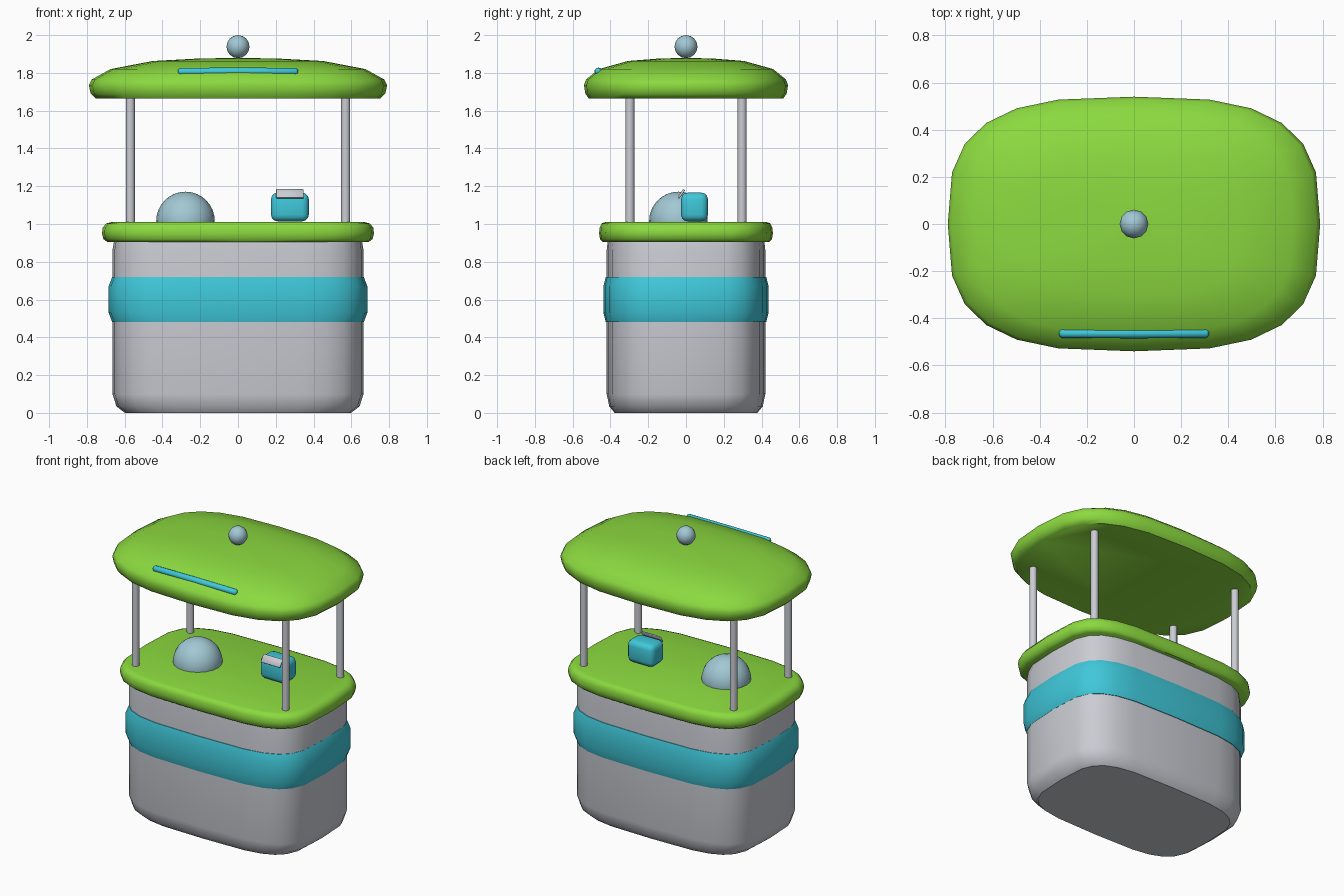
import bpy, bmesh, math
from mathutils import Matrix

cube = bpy.data.objects.get("Cube")
if cube:
    bpy.data.objects.remove(cube, do_unlink=True)


def material(name, *rgb):
    mat = bpy.data.materials.new(name)
    mat.use_nodes = True
    color = (*rgb, 1)
    mat.diffuse_color = color
    mat.node_tree.nodes["Principled BSDF"].inputs["Base Color"].default_value = color
    return mat


GREEN = material("lime green", 0.26, 0.70, 0.05)
GREY = material("light grey", 0.60, 0.61, 0.66)
TEAL = material("teal", 0.05, 0.58, 0.70)
GLASS = material("pale blue", 0.36, 0.58, 0.66)


def finish(name, bm, mat, angle=45, location=(0, 0, 0)):
    bmesh.ops.recalc_face_normals(bm, faces=bm.faces)
    mesh = bpy.data.meshes.new(name)
    bm.to_mesh(mesh)
    bm.free()
    mesh.materials.append(mat)
    obj = bpy.data.objects.new(name, mesh)
    obj.location = location
    bpy.context.collection.objects.link(obj)
    bpy.ops.object.select_all(action='DESELECT')
    obj.select_set(True)
    bpy.context.view_layer.objects.active = obj
    bpy.ops.object.shade_smooth_by_angle(angle=math.radians(angle))
    return obj


def power(value, exponent):
    return math.copysign(abs(value) ** exponent, value)


def rounded_loft(name, half_x, half_y, squareness, profile, mat, angle=45, sides=24):
    """Stack superellipse rings given as (scale, height) and cap both ends."""
    bm = bmesh.new()
    rings = []
    for scale, z in profile:
        ring = []
        for i in range(sides):
            t = math.tau * i / sides
            ring.append(bm.verts.new((scale * half_x * power(math.cos(t), 2 / squareness),
                                      scale * half_y * power(math.sin(t), 2 / squareness), z)))
        rings.append(ring)
    for low, high in zip(rings, rings[1:]):
        for i in range(sides):
            j = (i + 1) % sides
            bm.faces.new((low[i], low[j], high[j], high[i]))
    bm.faces.new(rings[0][::-1])
    bm.faces.new(rings[-1])
    return finish(name, bm, mat, angle)


def rod(name, radius, length, mat, location, sides=12):
    bm = bmesh.new()
    bmesh.ops.create_cone(bm, cap_ends=True, segments=sides, radius1=radius,
                          radius2=radius, depth=length)
    return finish(name, bm, mat, 45, location)


def rounded_box(name, size, bevel, segments, mat, location):
    bm = bmesh.new()
    bmesh.ops.create_cube(bm, size=1, matrix=Matrix.Diagonal((*size, 1)))
    bmesh.ops.bevel(bm, geom=bm.edges[:], offset=bevel, segments=segments,
                    profile=0.5, affect='EDGES')
    return finish(name, bm, mat, 45, location)


# Stand body, band and counter
rounded_loft("body", 0.665, 0.42, 4,
             [(0.9, 0), (0.968, 0.035), (1, 0.1), (1, 0.86), (0.985, 0.92)], GREY, 35)
rounded_loft("band", 0.685, 0.437, 4,
             [(0.972, 0.48), (1, 0.53), (1, 0.67), (0.972, 0.72)], TEAL)
rounded_loft("counter", 0.72, 0.46, 4,
             [(0.96, 0.905), (0.99, 0.92), (1, 0.95), (0.995, 0.98),
              (0.97, 1.003), (0.93, 1.01)], GREEN)

# Corner posts
for side, x in (("left", 0.57), ("right", -0.57)):
    for end, y in (("front", -0.297), ("back", 0.297)):
        rod(f"{end}_{side}_post", 0.024, 0.69, GREY, (x, y, 1.345))

# Domed roof with finial
rounded_loft("roof", 0.79, 0.54, 3,
             [(0.955, 1.665), (0.987, 1.69), (1, 1.735), (0.98, 1.765), (0.855, 1.82),
              (0.57, 1.863), (0.29, 1.875), (0.01, 1.88)], GREEN)
bm = bmesh.new()
bmesh.ops.create_uvsphere(bm, u_segments=12, v_segments=8, radius=0.061)
finish("finial", bm, GLASS, 60, (0, 0, 1.939))

# Round-ended bar on the roof front
bm = bmesh.new()
bmesh.ops.create_uvsphere(bm, u_segments=12, v_segments=8, radius=0.021,
                          matrix=Matrix.Rotation(math.pi / 2, 4, 'Y'))
for v in bm.verts:
    if abs(v.co.x) > 0.001:
        v.co.x += math.copysign(0.298, v.co.x)
finish("sign_bar", bm, TEAL, 60, (0, -0.464, 1.807))

# Glass dome on the counter
bm = bmesh.new()
bmesh.ops.create_uvsphere(bm, u_segments=20, v_segments=16, radius=0.155)
bmesh.ops.bisect_plane(bm, geom=bm.verts[:] + bm.edges[:] + bm.faces[:],
                       plane_co=(0, 0, -0.012), plane_no=(0, 0, 1), clear_inner=True)
finish("display_dome", bm, GLASS, 60, (-0.278, -0.04, 1.016))

# Till with a tilted screen
rounded_box("till", (0.2, 0.142, 0.152), 0.035, 3, TEAL, (0.275, 0.045, 1.09))
screen = rounded_box("till_screen", (0.146, 0.012, 0.055), 0.003, 1, GREY,
                     (0.275, -0.025, 1.16))
screen.rotation_euler.x = math.radians(-35)
